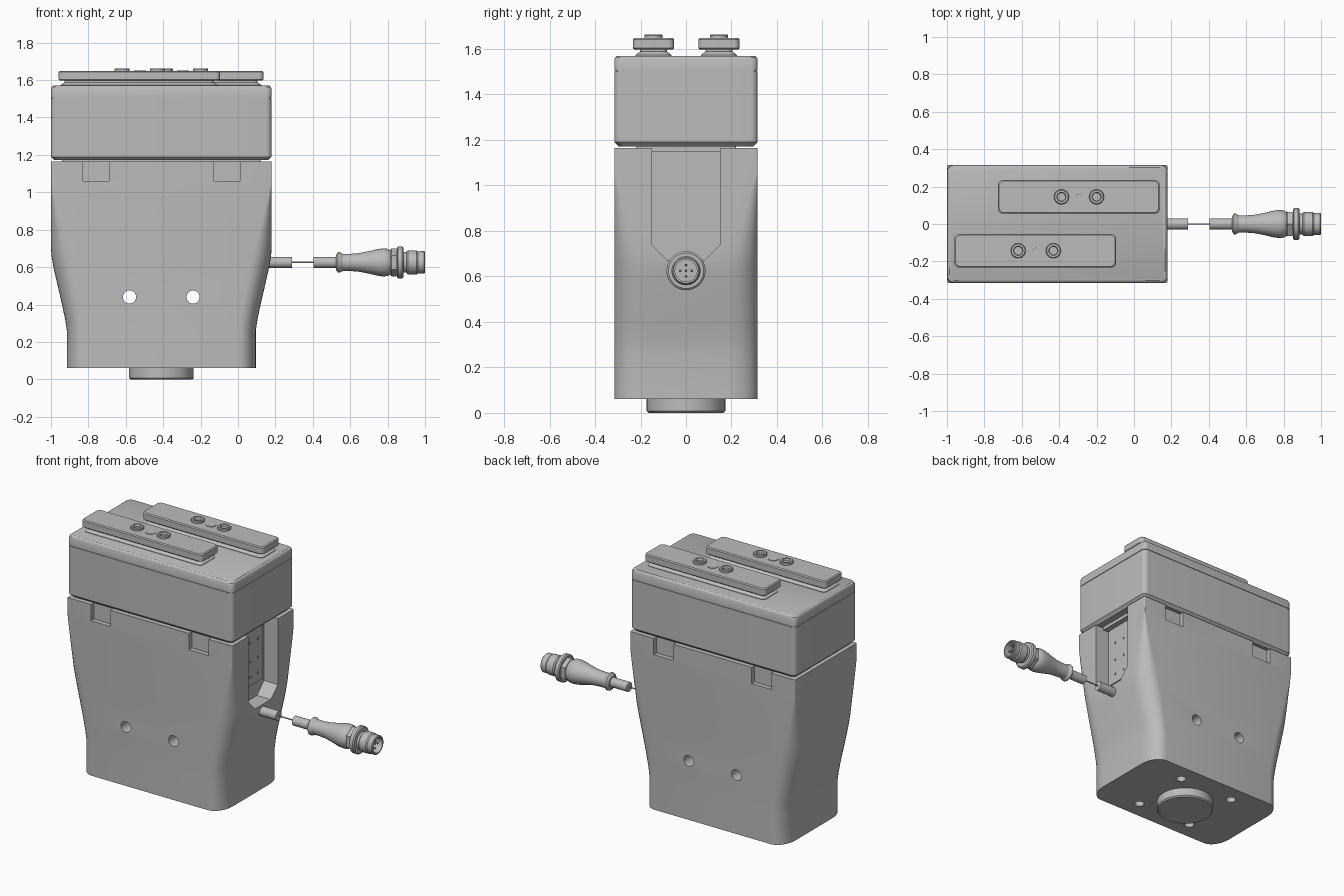
import bpy, bmesh, math
from mathutils import Matrix, Vector

if "Cube" in bpy.data.objects:
    bpy.data.objects.remove(bpy.data.objects["Cube"], do_unlink=True)

grey = bpy.data.materials.new("plain grey")
grey.use_nodes = True
colour = (0.5, 0.5, 0.5, 1)
grey.diffuse_color = colour
grey.node_tree.nodes["Principled BSDF"].inputs["Base Color"].default_value = colour

CX = -0.41       # middle of the housing
CABLE_Z = 0.625  # cable axis height


def finish(name, bm, angle=30):
    bmesh.ops.recalc_face_normals(bm, faces=bm.faces)
    mesh = bpy.data.meshes.new(name)
    bm.to_mesh(mesh)
    bm.free()
    mesh.materials.append(grey)
    ob = bpy.data.objects.new(name, mesh)
    bpy.context.collection.objects.link(ob)
    shade(ob, angle)
    return ob


def shade(ob, angle=30):
    bpy.ops.object.select_all(action='DESELECT')
    ob.select_set(True)
    bpy.context.view_layer.objects.active = ob
    bpy.ops.object.shade_smooth_by_angle(angle=math.radians(angle))


def skin(bm, rings):
    """Bridge equal rings of points and cap both ends."""
    rows = [[bm.verts.new(p) for p in ring] for ring in rings]
    n = len(rows[0])
    for a, b in zip(rows, rows[1:]):
        for i in range(n):
            j = (i + 1) % n
            bm.faces.new((a[i], a[j], b[j], b[i]))
    bm.faces.new(rows[0][::-1])
    bm.faces.new(rows[-1])


def rounded_ring(cx, cy, z, hx, hy, rx, ry, steps=8):
    pts = []
    for q, (sx, sy) in enumerate([(1, 1), (-1, 1), (-1, -1), (1, -1)]):
        for k in range(steps + 1):
            a = math.pi / 2 * (q + k / steps)
            pts.append((cx + sx * (hx - rx) + rx * math.cos(a),
                        cy + sy * (hy - ry) + ry * math.sin(a), z))
    return pts


def slab(name, cx, cy, hx, hy, r, profile):
    """Rounded block whose outline is inset by height: (z, inset)."""
    bm = bmesh.new()
    skin(bm, [rounded_ring(cx, cy, z, hx - i, hy - i, r, r) for z, i in profile])
    return finish(name, bm)


def add_turned(bm, profile, matrix, segs):
    skin(bm, [[matrix @ Vector((r * math.cos(math.tau * k / segs),
                                r * math.sin(math.tau * k / segs), h))
               for k in range(segs)] for r, h in profile])


def upright(x, y, z=0):
    return Matrix.Translation((x, y, z))


def along_x(y=0, z=CABLE_Z):
    return Matrix.Translation((0, y, z)) @ Matrix.Rotation(math.pi / 2, 4, 'Y')


def turned(name, profile, matrix, segs=32):
    bm = bmesh.new()
    add_turned(bm, profile, matrix, segs)
    return finish(name, bm)


def add_box(bm, x0, x1, y0, y1, z0, z1):
    skin(bm, [[(x0, y0, z), (x1, y0, z), (x1, y1, z), (x0, y1, z)] for z in (z0, z1)])


# Lower housing: height, half width, corner radius in x and in y
HY = 0.315
sections = [(0.06, 0.505, 0.09, 0.13), (0.26, 0.505, 0.09, 0.13),
            (0.32, 0.514, 0.092, 0.13), (0.40, 0.531, 0.097, 0.13),
            (0.60, 0.577, 0.105, 0.125), (0.66, 0.587, 0.098, 0.12),
            (0.71, 0.59, 0.088, 0.105), (0.83, 0.59, 0.056, 0.07),
            (0.98, 0.59, 0.018, 0.03), (1.05, 0.59, 0.006, 0.008),
            (1.165, 0.59, 0.006, 0.008)]
bm = bmesh.new()
skin(bm, [rounded_ring(CX, 0, z, hx, HY, rx, ry) for z, hx, rx, ry in sections])
housing = finish("lower_housing", bm)

# Cutter for cable pocket, latch recesses and screw holes
bm = bmesh.new()
half = [(0.15, 1.3), (0.15, 0.74), (0.08, 0.67)]
outline = half + [(-y, z) for y, z in reversed(half)]
skin(bm, [[(x, y, z) for y, z in outline] for x in (0.08, 0.4)])
for x in (-0.76, -0.06):
    for s in (-1, 1):
        add_box(bm, x - 0.07, x + 0.07, *sorted((s * (HY - 0.03), s * 0.5)), 1.06, 1.3)
for x in (-0.58, -0.24):
    m = Matrix.Translation((x, 0, 0.44)) @ Matrix.Rotation(math.pi / 2, 4, 'X')
    add_turned(bm, [(0.035, -0.5), (0.035, 0.5)], m, 24)
for dx in (-0.2, 0.2):
    for y in (-0.2, 0.2):
        add_turned(bm, [(0.03, -0.1), (0.03, 0.2)], upright(CX + dx, y), 20)
cutter = finish("housing_cutter", bm)
cutter.hide_render = True
mod = housing.modifiers.new("cuts", 'BOOLEAN')
mod.operation = 'DIFFERENCE'
mod.solver = 'EXACT'
mod.object = cutter
bpy.ops.object.select_all(action='DESELECT')
bpy.context.view_layer.objects.active = housing
bpy.ops.object.modifier_apply(modifier=mod.name)
bpy.data.objects.remove(cutter, do_unlink=True)
shade(housing)

# Round boss underneath
turned("base_boss", [(0.165, 0), (0.173, 0.008), (0.173, 0.07)], upright(CX, 0), 48)

# Upper block, with a dark gap below and a seam under the lid
slab("gap_neck", CX, 0, 0.53, 0.22, 0.01, [(1.15, 0), (1.18, 0)])
slab("upper_block", CX, 0, 0.59, HY, 0.03,
     [(1.172, 0.018), (1.19, 0), (1.502, 0), (1.502, 0.004), (1.506, 0.004),
      (1.506, 0), (1.553, 0), (1.563, 0.004), (1.57, 0.013)])

# Two jaw plates on flared feet, each with two bushes and a screw
for side, cx, y, screw_x in (("front", -0.528, -0.143, -0.525), ("back", -0.295, 0.145, -0.294)):
    slab(side + "_jaw_foot", cx, y, 0.42, 0.08, 0.025,
         [(1.56, 0), (1.573, 0), (1.588, 0.02), (1.605, 0.02)])
    slab(side + "_jaw_plate", cx, y, 0.432, 0.09, 0.025,
         [(1.598, 0.006), (1.604, 0), (1.642, 0), (1.648, 0.006)])
    for label, dx in (("left", 0.094), ("right", -0.094)):
        turned(f"{side}_{label}_bush",
               [(0.04, 1.64), (0.04, 1.659), (0.036, 1.663), (0.025, 1.663),
                (0.022, 1.65)], upright(screw_x + dx, y), 24)
    turned(side + "_screw", [(0.032, 1.64), (0.032, 1.651), (0.017, 1.651),
                             (0.014, 1.649)], upright(screw_x, y), 24)

# Circuit board with small parts at the back of the pocket
bm = bmesh.new()
add_box(bm, 0.07, 0.085, -0.13, 0.13, 0.76, 1.15)
for y in (-0.08, 0, 0.08):
    for z in (0.82, 0.92, 1.04):
        add_turned(bm, [(0.008, 0.08), (0.008, 0.09)], along_x(y, z), 10)
finish("circuit_board", bm)

# Cable: stub from the housing, thin wire, then the plug
turned("cable_gland", [(0.045, 0.06), (0.045, 0.14), (0.03, 0.15), (0.03, 0.29)], along_x(), 24)
turned("cable_wire", [(0.004, 0.28), (0.004, 0.42)], along_x(), 8)
turned("cable_end", [(0.03, 0.405), (0.03, 0.54)], along_x(), 24)
turned("plug_sleeve",
       [(0.04, 0.523), (0.055, 0.535), (0.055, 0.545), (0.046, 0.56), (0.046, 0.6),
        (0.05, 0.65), (0.06, 0.70), (0.07, 0.74), (0.075, 0.775), (0.073, 0.8),
        (0.065, 0.815), (0.055, 0.825)], along_x())
turned("plug_nut", [(0.068, 0.815), (0.074, 0.82), (0.074, 0.845), (0.065, 0.858)], along_x(), 6)
turned("plug_flange", [(0.078, 0.85), (0.086, 0.856), (0.086, 0.878), (0.078, 0.885)], along_x())
turned("plug_thread",
       [(0.055, 0.87), (0.055, 0.9), (0.064, 0.908), (0.064, 0.955), (0.058, 0.963),
        (0.06, 0.97), (0.06, 0.995), (0.056, 1.0), (0.048, 1.0), (0.048, 0.93)], along_x())

# Contact pins, one in the middle and four around it
bm = bmesh.new()
for y, z in [(0, 0), (0.025, 0), (-0.025, 0), (0, 0.025), (0, -0.025)]:
    add_turned(bm, [(0.006, 0.92), (0.006, 0.98), (0.003, 0.985)], along_x(y, CABLE_Z + z), 10)
finish("plug_pins", bm)
